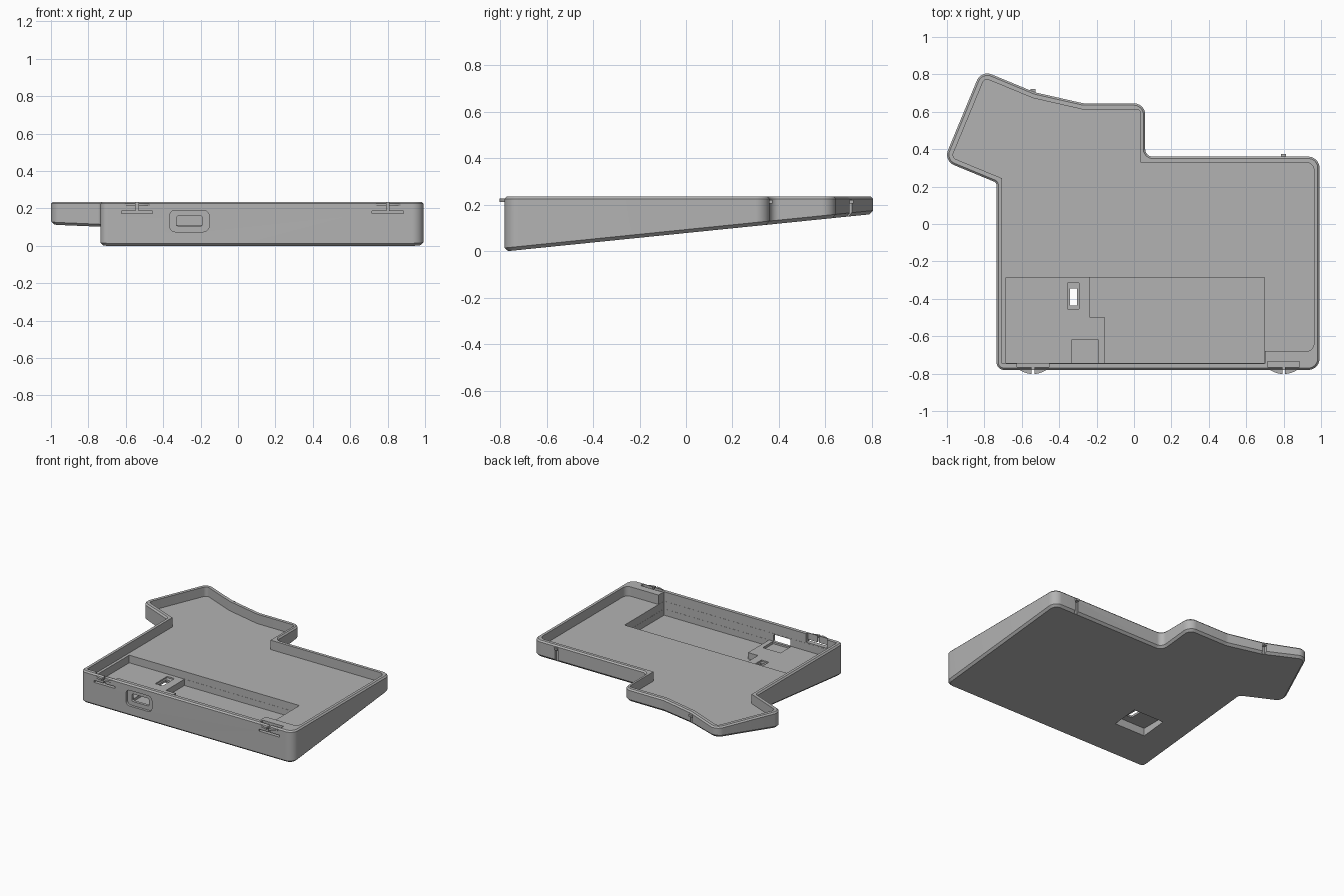
import bpy, bmesh, math
from mathutils import Vector, Matrix

if "Cube" in bpy.data.objects:
    bpy.data.objects.remove(bpy.data.objects["Cube"], do_unlink=True)

grey = bpy.data.materials.new("plain grey")
grey.use_nodes = True
grey.diffuse_color = (0.45, 0.45, 0.45, 1)
grey.node_tree.nodes["Principled BSDF"].inputs["Base Color"].default_value = grey.diffuse_color

TOP = 0.235        # rim height
FLOOR = 0.166      # main tray floor


def underside(y):
    return 0.1016 * (y + 0.765)


def rounded(corners, inset=0.0, steps=8):
    """Counter-clockwise outline with (x, y, radius) corners, moved inwards by inset."""
    pts = []
    n = len(corners)
    for i, (x, y, r) in enumerate(corners):
        p = Vector((x, y))
        if r == 0:
            pts.append(p)
            continue
        e1 = (p - Vector(corners[i - 1][:2])).normalized()
        e2 = (Vector(corners[(i + 1) % n][:2]) - p).normalized()
        n1, n2 = Vector((e1.y, -e1.x)), Vector((e2.y, -e2.x))
        s = 1 if e1.cross(e2) > 0 else -1
        centre = p - (n1 + n2) * s * r / (1 + n1.dot(n2))
        for k in range(steps + 1):
            d = n1.lerp(n2, k / steps).normalized()
            pts.append(centre + d * (s * r - inset))
    return pts


def loft(name, loops, matrix=None):
    """Closed solid through matching loops of 3D points, lowest first."""
    bm = bmesh.new()
    rings = [[bm.verts.new(p) for p in loop] for loop in loops]
    n = len(rings[0])
    for a, b in zip(rings, rings[1:]):
        for i in range(n):
            j = (i + 1) % n
            bm.faces.new((a[i], a[j], b[j], b[i]))
    bm.faces.new(rings[0][::-1])
    bm.faces.new(rings[-1])
    if matrix:
        bm.transform(matrix)
    bmesh.ops.recalc_face_normals(bm, faces=bm.faces)
    me = bpy.data.meshes.new(name)
    bm.to_mesh(me)
    bm.free()
    me.materials.append(grey)
    ob = bpy.data.objects.new(name, me)
    bpy.context.collection.objects.link(ob)
    return ob


def prism(name, pts, z0, z1, matrix=None):
    return loft(name, [[(p[0], p[1], z) for p in pts] for z in (z0, z1)], matrix)


def box(name, x0, x1, y0, y1, z0, z1):
    return prism(name, [(x0, y0), (x1, y0), (x1, y1), (x0, y1)], z0, z1)


def activate(ob):
    bpy.ops.object.select_all(action='DESELECT')
    ob.select_set(True)
    bpy.context.view_layer.objects.active = ob


def cut(target, cutter):
    cutter.hide_render = True
    mod = target.modifiers.new("cut", 'BOOLEAN')
    mod.operation = 'DIFFERENCE'
    mod.solver = 'EXACT'
    mod.object = cutter
    activate(target)
    bpy.ops.object.modifier_apply(modifier=mod.name)
    bpy.data.objects.remove(cutter, do_unlink=True)


# Wedge shaped case body with chamfered bottom and rim
outline = [(-0.735, -0.78, 0.04), (0.992, -0.78, 0.06), (0.992, 0.36, 0.06),
           (0.06, 0.36, 0.04), (0.06, 0.645, 0.06), (-0.27, 0.645, 0.1),
           (-0.53, 0.704, 0.1), (-0.817, 0.823, 0.06), (-1.018, 0.338, 0.06),
           (-0.735, 0.221, 0.02)]
outer, low, rim = rounded(outline), rounded(outline, 0.015), rounded(outline, 0.01)
case = loft("case_body", [
    [(p.x, p.y, underside(p.y)) for p in low],
    [(p.x, p.y, underside(p.y) + 0.015) for p in outer],
    [(p.x, p.y, TOP - 0.01) for p in outer],
    [(p.x, p.y, TOP) for p in rim]])

# Main tray, leaving a solid block in the front corner
tray = [(-0.705, -0.745, 0), (0.70, -0.745, 0), (0.70, -0.68, 0),
        (0.962, -0.68, 0.04), (0.962, 0.328, 0.04), (0.035, 0.328, 0),
        (0.035, 0.612, 0.02), (-0.273, 0.612, 0), (-0.54, 0.673, 0),
        (-0.799, 0.78, 0.025), (-0.975, 0.356, 0.025), (-0.705, 0.244, 0)]
cut(case, prism("tray_cutter", rounded(tray), FLOOR, 0.4))

# Front pocket: controller platform and deeper battery bay
cut(case, box("platform_cutter", -0.685, 0.699, -0.744, -0.285, 0.11, 0.4))
bay = [(-0.235, -0.286), (-0.235, -0.5), (-0.155, -0.5), (-0.155, -0.743),
       (0.698, -0.743), (0.698, -0.286)]
cut(case, prism("bay_cutter", bay, 0.064, 0.3))

# Plug well, switch opening and recess underneath
cut(case, box("plug_well_cutter", -0.335, -0.19, -0.742, -0.62, 0.092, 0.3))
cut(case, box("switch_seat_cutter", -0.355, -0.295, -0.455, -0.315, 0.1, 0.3))
cut(case, box("underside_recess_cutter", -0.50, -0.25, -0.49, -0.295, -0.1, 0.085))
cut(case, box("switch_hole_cutter", -0.343, -0.305, -0.435, -0.345, 0.05, 0.2))

# Connector port in the front wall
to_front = Matrix.Rotation(math.pi / 2, 4, 'X')


def port(name, x0, x1, z0, z1, r, depth):
    pts = rounded([(x0, z0, r), (x1, z0, r), (x1, z1, r), (x0, z1, r)])
    cut(case, prism(name, pts, depth, 0.9, to_front))


port("port_recess_cutter", -0.365, -0.155, 0.075, 0.19, 0.03, 0.762)
port("port_hole_cutter", -0.33, -0.19, 0.105, 0.16, 0.012, 0.70)

# Front latches: flexing tongue with slots and a split curved lip
for side, x in (("left", 0.80), ("right", -0.54)):
    cut(case, box("latch_gap_cutter", x - 0.085, x + 0.085, -0.765, -0.735, 0.173, 0.4))
    cut(case, box("latch_slot_cutter", x - 0.084, x + 0.084, -0.9, -0.75, 0.172, 0.186))
    cut(case, box("latch_slit_cutter", x - 0.007, x + 0.007, -0.9, -0.755, 0.18, 0.4))
    for half, s in (("outer", 1), ("inner", -1)):
        xs = [0.007 + 0.063 * k / 8 for k in range(9)]
        arc = [(x + s * t, -0.672 - math.sqrt(0.13 ** 2 - t * t)) for t in xs]
        arc += [(x + s * 0.07, -0.77), (x + s * 0.007, -0.77)]
        prism(f"{side}_latch_lip_{half}", arc, 0.212, 0.226)

# Rear grooves with small catch tabs
for side, x, y in (("left", 0.80, 0.36), ("right", -0.54, 0.708)):
    cut(case, box("groove_cutter", x - 0.012, x + 0.012, y - 0.014, y + 0.1, -0.1, 0.205))
    box(f"{side}_rear_tab", x - 0.013, x + 0.013, y - 0.014, y + 0.013, 0.205, 0.22)

activate(case)
bpy.ops.object.shade_smooth_by_angle(angle=math.radians(30))
